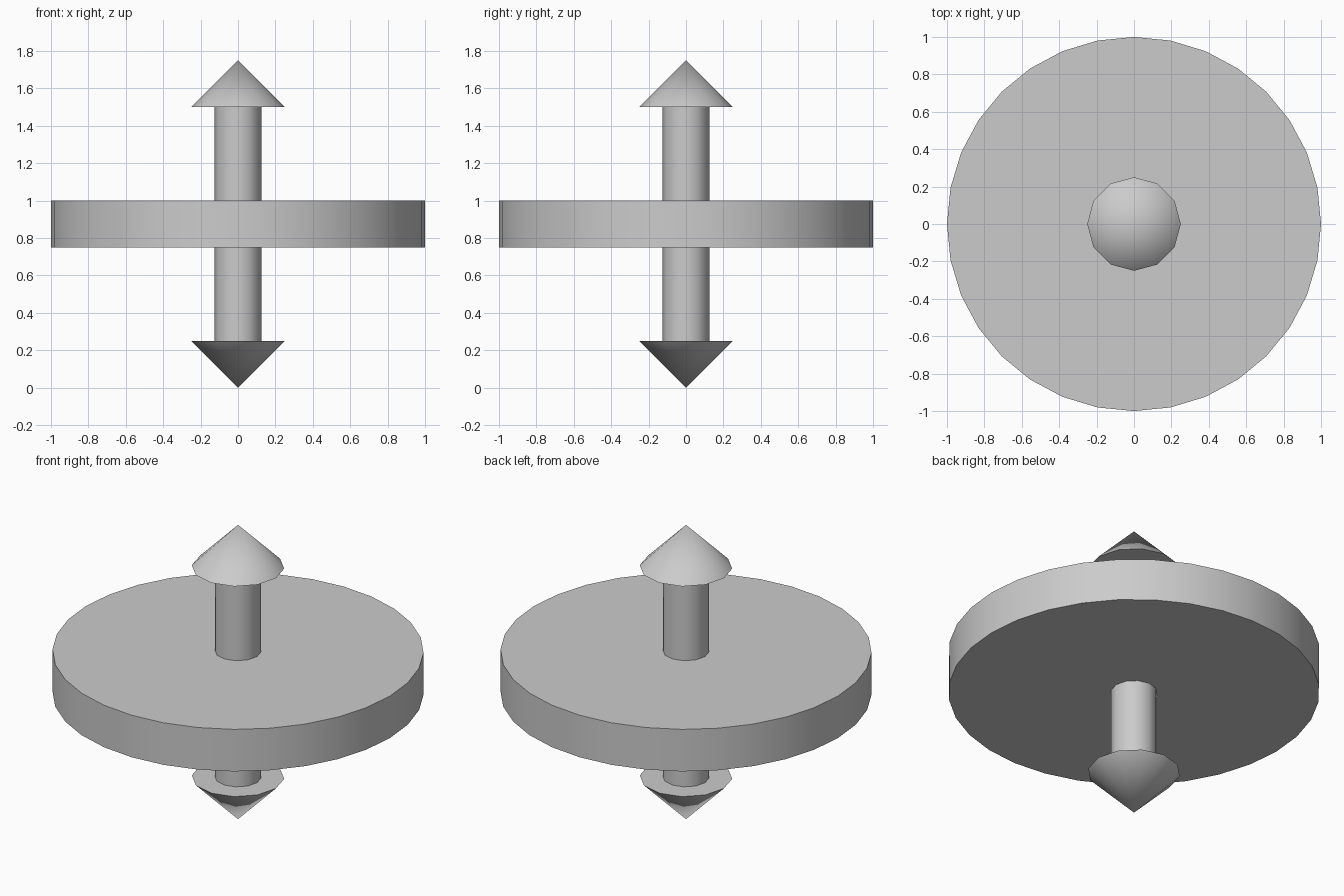
import bpy
import math

if "Cube" in bpy.data.objects:
    bpy.data.objects.remove(bpy.data.objects["Cube"])


def tapered(name, sides, r_bottom, r_top, z0, z1):
    """Smooth-sided cylinder or cone between two heights on the z axis."""
    bpy.ops.mesh.primitive_cone_add(
        vertices=sides, radius1=r_bottom, radius2=r_top,
        depth=z1 - z0, location=(0, 0, (z0 + z1) / 2))
    obj = bpy.context.object
    obj.name = name
    bpy.ops.object.shade_smooth_by_angle(angle=math.radians(40))
    return obj


# Wide flat disc in the middle
tapered("disc", 32, 1.0, 1.0, 0.75, 1.0)

# Axle through the disc, ends slightly embedded in the tips
tapered("axle", 12, 0.125, 0.125, 0.2, 1.55)

# Pointed tips at both ends
tapered("bottom_tip", 12, 0.0, 0.25, 0.0, 0.25)
tapered("top_tip", 12, 0.25, 0.0, 1.5, 1.75)
